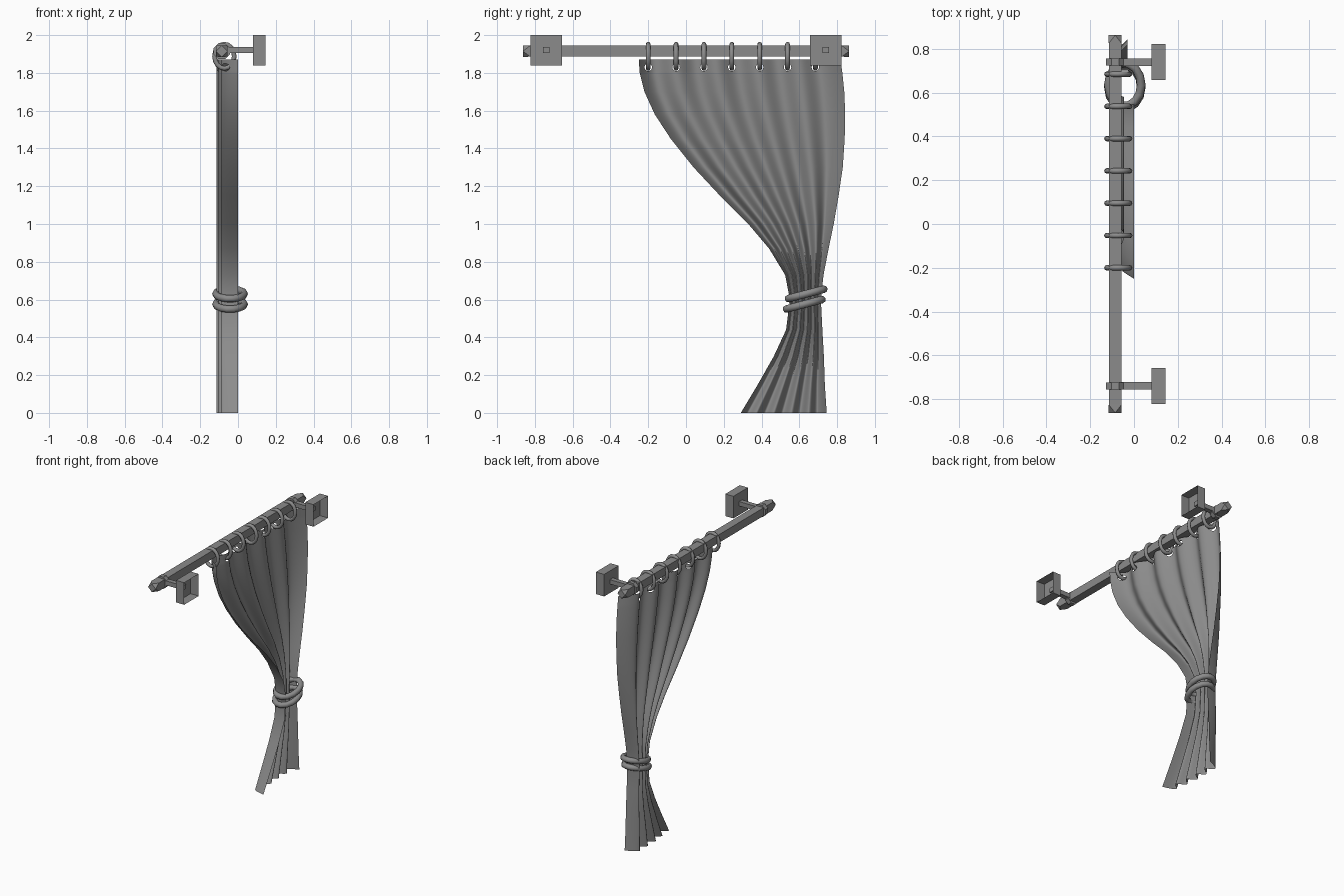
import bpy, bmesh, math
from mathutils import Matrix, Vector

cube = bpy.data.objects.get("Cube")
if cube:
    bpy.data.objects.remove(cube)

GREY = (0.26, 0.26, 0.26, 1)
mat = bpy.data.materials.new("plain grey")
mat.use_nodes = True
mat.diffuse_color = GREY
mat.node_tree.nodes["Principled BSDF"].inputs["Base Color"].default_value = GREY

ROD_X, ROD_Z = -0.086, 1.915


def finish(name, bm, smooth_angle=None):
    mesh = bpy.data.meshes.new(name)
    bm.to_mesh(mesh)
    bm.free()
    obj = bpy.data.objects.new(name, mesh)
    bpy.context.collection.objects.link(obj)
    mesh.materials.append(mat)
    if smooth_angle:
        bpy.ops.object.select_all(action="DESELECT")
        obj.select_set(True)
        bpy.context.view_layer.objects.active = obj
        bpy.ops.object.shade_smooth_by_angle(angle=math.radians(smooth_angle))
    return obj


def rod_section(bm, y, r, sides, twist):
    """Ring of vertices around the rod axis; twist is in steps of one side."""
    angles = [2 * math.pi * (i + twist) / sides for i in range(sides)]
    return [bm.verts.new((ROD_X + r * math.cos(a), y, ROD_Z + r * math.sin(a))) for a in angles]


def rod_part(name, profile, sides):
    """Join (y, radius, twist) sections with triangles and cap both ends."""
    bm = bmesh.new()
    rings = [rod_section(bm, y, r, sides, t) for y, r, t in profile]
    for a, b in zip(rings, rings[1:]):
        for i in range(sides):
            j = (i + 1) % sides
            bm.faces.new((a[i], a[j], b[i]))
            bm.faces.new((a[j], b[j], b[i]))
    bm.faces.new(rings[0])
    bm.faces.new(rings[-1])
    bmesh.ops.recalc_face_normals(bm, faces=bm.faces)
    bmesh.ops.dissolve_limit(bm, angle_limit=0.01, verts=bm.verts, edges=bm.edges)
    return finish(name, bm)


def oval_ring(name, center, rx, ry, tube, matrix, seg=16, sides=8):
    """Oval torus lying in its local xy plane, then turned by matrix."""
    bm = bmesh.new()
    grid = []
    for i in range(seg):
        a = 2 * math.pi * i / seg
        row = []
        for j in range(sides):
            b = 2 * math.pi * j / sides
            d = tube * math.cos(b)
            p = Vector(((rx + d) * math.cos(a), (ry + d) * math.sin(a), tube * math.sin(b)))
            row.append(bm.verts.new(matrix @ p + Vector(center)))
        grid.append(row)
    for i in range(seg):
        for j in range(sides):
            k, m = (i + 1) % seg, (j + 1) % sides
            bm.faces.new((grid[i][j], grid[k][j], grid[k][m], grid[i][m]))
    bmesh.ops.recalc_face_normals(bm, faces=bm.faces)
    return finish(name, bm, 50)


def box(name, lo, hi, open_side=False):
    bm = bmesh.new()
    bmesh.ops.create_cube(bm, size=1)
    for v in bm.verts:
        v.co = [l + (c + 0.5) * (h - l) for l, h, c in zip(lo, hi, v.co)]
    if open_side:
        bm.normal_update()
        bmesh.ops.delete(bm, geom=[f for f in bm.faces if f.normal.x > 0.9], context="FACES")
    return finish(name, bm)


# Square rod, twisted finials and wall brackets
rod_part("rod", [(-0.825, 0.0415, 0.5), (0.825, 0.0415, 0.5)], 4)
for side, label in ((-1, "front"), (1, "back")):
    y = 0.74 * side
    rod_part(label + "_finial", [(side * 0.825, 0.0415, 0.5), (side * 0.863, 0.03, 1)], 4)
    rod_part(label + "_bracket_collar", [(y - 0.016, 0.046, 0.5), (y + 0.016, 0.046, 0.5)], 8)
    box(label + "_bracket_arm", (-0.06, y - 0.017, 1.905), (0.09, y + 0.017, 1.937))
    box(label + "_wall_plate", (0.08, y - 0.083, 1.84), (0.145, y + 0.083, 2.0), True)

# Curtain rings
ring_ys = [-0.2 + 0.1475 * k for k in range(7)]
for y in ring_ys:
    oval_ring("curtain_ring", (-0.072, y, 1.888), 0.052, 0.064, 0.0125,
              Matrix.Rotation(math.pi / 2, 3, "X"))

# Curtain outline: height, front edge y, back edge y
OUTLINE = [(0, 0.29, 0.745), (0.15, 0.38, 0.735), (0.3, 0.465, 0.73), (0.44, 0.53, 0.722),
           (0.6, 0.55, 0.714), (0.73, 0.525, 0.728), (0.87, 0.44, 0.755), (1.0, 0.33, 0.782),
           (1.15, 0.18, 0.808), (1.3, 0.04, 0.83), (1.45, -0.08, 0.84), (1.58, -0.165, 0.843),
           (1.7, -0.22, 0.838), (1.8, -0.245, 0.828), (1.87, -0.25, 0.818)]
HEM, LAST, PLEATS, COLUMNS = 0.08, 0.89, 4, 112


def edges_at(z):
    for a, b in zip(OUTLINE, OUTLINE[1:]):
        if z <= b[0] + 1e-6:
            t = (z - a[0]) / (b[0] - a[0])
            return a[1] + t * (b[1] - a[1]), a[2] + t * (b[2] - a[2])


def curtain_point(u, z):
    """Returned hems at both edges with soft pleats between them."""
    front, back = edges_at(z)
    t = (u - HEM) / (LAST - HEM)
    if t < 0:
        depth = 0.09 * math.sin(u / HEM * math.pi / 2)
    elif t > 1:
        depth = 0.115 - 0.085 * ((u - LAST) / (1 - LAST)) ** 1.5
    else:
        depth = 0.09 + 0.025 * min(1, 2 * t) - 0.025 * (1 - math.cos(2 * math.pi * PLEATS * t))
    return (-depth, front + u * (back - front), z)


heights = [row[0] for row in OUTLINE if row[0] < 1.75]
heights += [1.79 + 0.01 * i for i in range(9)]
bm = bmesh.new()
rows = [[bm.verts.new(curtain_point(i / COLUMNS, z)) for i in range(COLUMNS + 1)] for z in heights]
for a, b in zip(rows, rows[1:]):
    for i in range(COLUMNS):
        bm.faces.new((a[i], a[i + 1], b[i + 1], b[i]))

# Round eyelet holes where the rings pass through
HOLE_Z, HOLE_R = 1.83, 0.02
for y in ring_ys:
    hole = [f for f in bm.faces if math.hypot(f.calc_center_median().y - y,
            f.calc_center_median().z - HOLE_Z) < HOLE_R]
    rim = {v for f in hole for v in f.verts}
    bmesh.ops.delete(bm, geom=hole, context="FACES")
    for v in rim:
        if v.is_valid:
            d = Vector((v.co.y - y, v.co.z - HOLE_Z)).normalized() * HOLE_R
            front, back = edges_at(HOLE_Z + d.y)
            v.co = curtain_point((y + d.x - front) / (back - front), HOLE_Z + d.y)
finish("curtain", bm, 60)

# Tilted double cord tieback
for i, z in enumerate((0.575, 0.63)):
    oval_ring("tieback_cord", (-0.042, 0.626 + 0.01 * i, z), 0.075, 0.1, 0.02,
              Matrix.Rotation(0.26, 3, "X"), 14)
